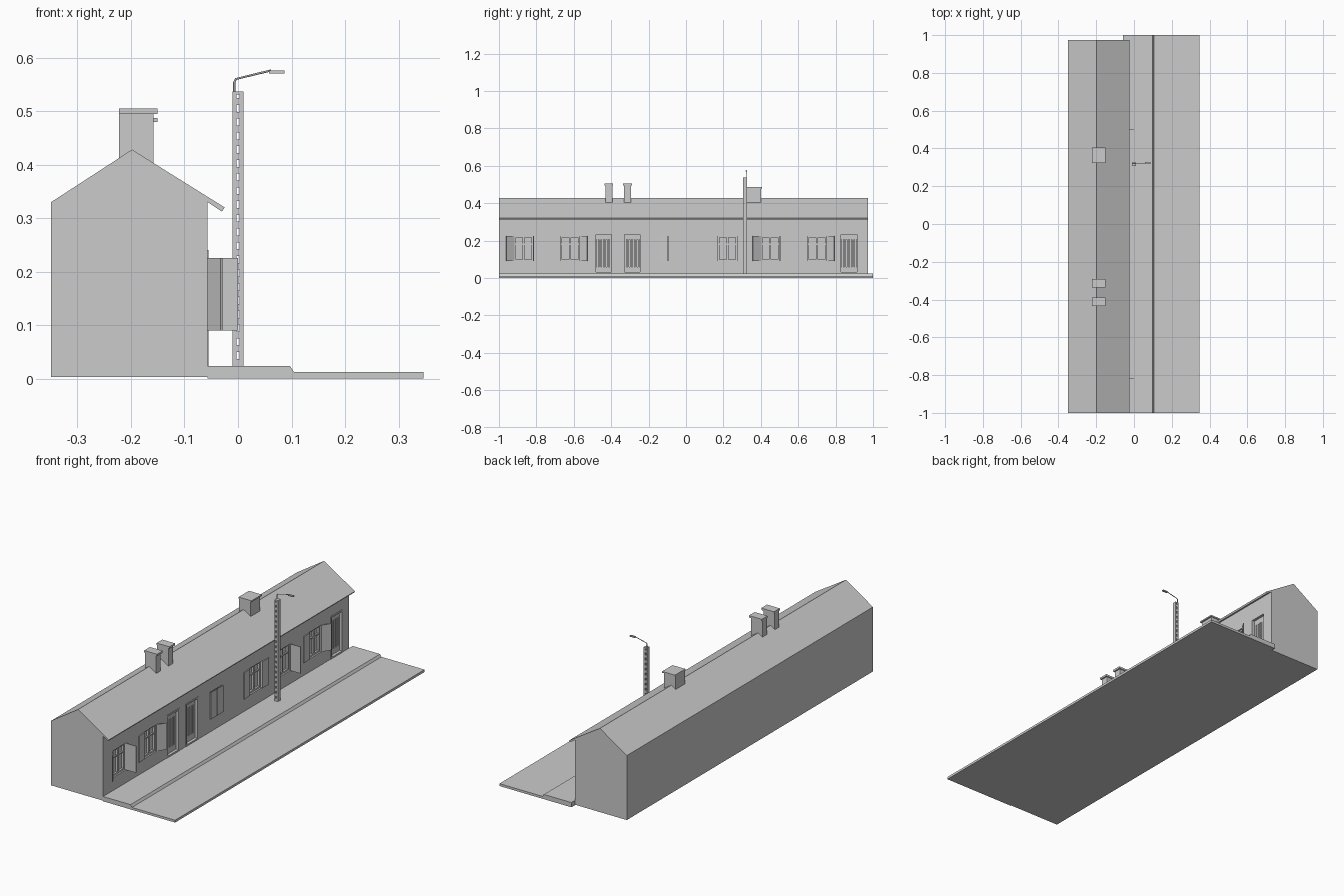
import bpy, bmesh, math
from mathutils import Matrix, Vector

if "Cube" in bpy.data.objects:
    bpy.data.objects.remove(bpy.data.objects["Cube"])

WALL = -0.057


def finish(name, bm):
    bmesh.ops.recalc_face_normals(bm, faces=bm.faces)
    me = bpy.data.meshes.new(name)
    bm.to_mesh(me)
    bm.free()
    ob = bpy.data.objects.new(name, me)
    bpy.context.collection.objects.link(ob)
    return ob


def boxes(name, spans, matrix=Matrix()):
    """One object from boxes given as (x0, x1, y0, y1, z0, z1)."""
    bm = bmesh.new()
    for x0, x1, y0, y1, z0, z1 in spans:
        m = Matrix.LocRotScale(Vector(((x0 + x1) / 2, (y0 + y1) / 2, (z0 + z1) / 2)), None,
                               Vector((x1 - x0, y1 - y0, z1 - z0)))
        bmesh.ops.create_cube(bm, size=1, matrix=matrix @ m)
    return finish(name, bm)


def extrude_y(name, profile, y0, y1):
    bm = bmesh.new()
    f = bm.faces.new([bm.verts.new((x, y0, z)) for x, z in profile])
    r = bmesh.ops.extrude_face_region(bm, geom=[f])
    bmesh.ops.translate(bm, vec=(0, y1 - y0, 0),
                        verts=[v for v in r["geom"] if isinstance(v, bmesh.types.BMVert)])
    return finish(name, bm)


# Pavement, kerb and road
extrude_y("pavement_and_road", [(WALL, 0), (0.347, 0), (0.347, 0.012), (0.105, 0.012),
                                (0.097, 0.024), (WALL, 0.024)], -1, 1)

# Building with gable roof and overhanging eave
house = extrude_y("building", [(-0.349, 0.003), (WALL, 0.003), (WALL, 0.33), (-0.03, 0.312),
                               (-0.025, 0.32), (-0.198, 0.428), (-0.349, 0.33)], -1, 0.973)

# Openings: windows (start y, left leaf angle, right leaf angle) and doors (start y)
# Leaf angle: 0 closed, 90 square to the wall, 180 flat against the wall
W, H0, H1 = 0.1, 0.09, 0.225
windows = [(-0.918, 147, 90), (-0.67, 178, 147), (-0.144, 1, 1), (0.172, 178, 178),
           (0.4, 147, 90), (0.65, 178, 147)]
doors = [-0.489, -0.338, 0.822]
D0, D1 = 0.024, 0.24
cuts = [(WALL - 0.018, WALL + 0.02, y, y + W, H0, H1) for y, *_ in windows]
cuts += [(WALL - 0.022, WALL + 0.02, y, y + W, D0, D1) for y in doors]
cutter = boxes("opening_cutter", cuts)
cutter.hide_render = True
mod = house.modifiers.new("openings", 'BOOLEAN')
mod.object, mod.operation, mod.solver = cutter, 'DIFFERENCE', 'EXACT'
bpy.context.view_layer.objects.active = house
house.select_set(True)
bpy.ops.object.modifier_apply(modifier=mod.name)
bpy.data.objects.remove(cutter)


def frame(x0, x1, y0, y1, z0, z1, t):
    return [(x0, x1, y0, y0 + t, z0, z1), (x0, x1, y1 - t, y1, z0, z1),
            (x0, x1, y0 + t, y1 - t, z1 - t, z1), (x0, x1, y0 + t, y1 - t, z0, z0 + t)]


def shutter(name, hinge_y, side, angle):
    # side +1: leaf runs toward +y when closed
    leaf, t = 0.049, 0.004
    if angle == 90:
        leaf = 0.056
    parts = [(0, t, 0, leaf, H0, H1)]
    if side < 0:
        parts = [(a, b, -d, -c, e, f) for a, b, c, d, e, f in parts]
    m = Matrix.Translation((WALL + 0.001, hinge_y, 0)) @ Matrix.Rotation(
        -side * math.radians(angle), 4, 'Z')
    if angle > 170:  # folded leaf lies just proud of the wall
        m = Matrix.Translation((0.004, 0, 0)) @ m
    return boxes(name, parts, m)


# Window sashes and shutters
for i, (y, left, right) in enumerate(windows, 1):
    x0, x1, c = WALL - 0.018, WALL - 0.008, y + W / 2
    boxes(f"window_frame_{i}", frame(x0, x1, y, y + W, H0, H1, 0.008)
          + [(x0, x1, c - 0.005, c + 0.005, H0 + 0.008, H1 - 0.008),
             (x0, x1 - 0.002, y + 0.008, c - 0.005, 0.178, 0.184),
             (x0, x1 - 0.002, c + 0.005, y + W - 0.008, 0.178, 0.184)])
    shutter(f"shutter_left_{i}", y, 1, left)
    shutter(f"shutter_right_{i}", y + W, -1, right)

# Doors: frame, rails and upright planks
for i, y in enumerate(doors, 1):
    x0 = WALL - 0.022
    parts = frame(x0, WALL + 0.002, y, y + W, D0, D1, 0.008)
    a, b = y + 0.008, y + W - 0.008
    parts += [(x0, x0 + 0.01, a, b, D0 + 0.008, 0.06), (x0, x0 + 0.01, a, b, 0.205, D1 - 0.008)]
    n = 6
    step = (b - a) / n
    parts += [(x0, x0 + 0.01, a + (k + 0.15) * step, a + (k + 0.85) * step, 0.06, 0.205)
              for k in range(n)]
    boxes(f"door_{i}", parts)

# Chimneys: stack and cap
for i, (y0, y1, top) in enumerate([(-0.435, -0.389, 0.505), (-0.336, -0.29, 0.505),
                                   (0.322, 0.405, 0.487)], 1):
    cap = 0.01 if top > 0.5 else 0.007
    boxes(f"chimney_{i}", [(-0.222, -0.158, y0 + 0.005, y1 - 0.005, 0.38, top - cap),
                           (-0.222, -0.15, y0, y1, top - cap, top)])

# Lamp post: two uprights joined by rungs, leaving a row of slots
py0, py1, z0, z1 = 0.306, 0.326, 0.024, 0.537
n = 20
pitch = (z1 - z0) / n
parts = [(-0.01, -0.003, py0, py1, z0, z1), (0.003, 0.01, py0, py1, z0, z1)]
parts += [(-0.003, 0.003, py0, py1, z0 + k * pitch, z0 + (k + 0.5) * pitch) for k in range(n)]
parts.append((-0.003, 0.003, py0, py1, z1 - 0.006, z1))
boxes("lamp_post", parts)

# Lamp arm and head
curve = bpy.data.curves.new("lamp_arm", 'CURVE')
curve.dimensions = '3D'
curve.bevel_depth, curve.bevel_resolution, curve.use_fill_caps = 0.002, 1, True
path = [(-0.007, 0.52), (-0.007, 0.554), (-0.004, 0.56), (0.062, 0.576)]
sp = curve.splines.new('POLY')
sp.points.add(len(path) - 1)
for p, (x, z) in zip(sp.points, path):
    p.co = (x, 0.322, z, 1)
bpy.context.collection.objects.link(bpy.data.objects.new("lamp_arm", curve))
boxes("lamp_head", [(0.058, 0.087, 0.317, 0.327, 0.570, 0.576)])
